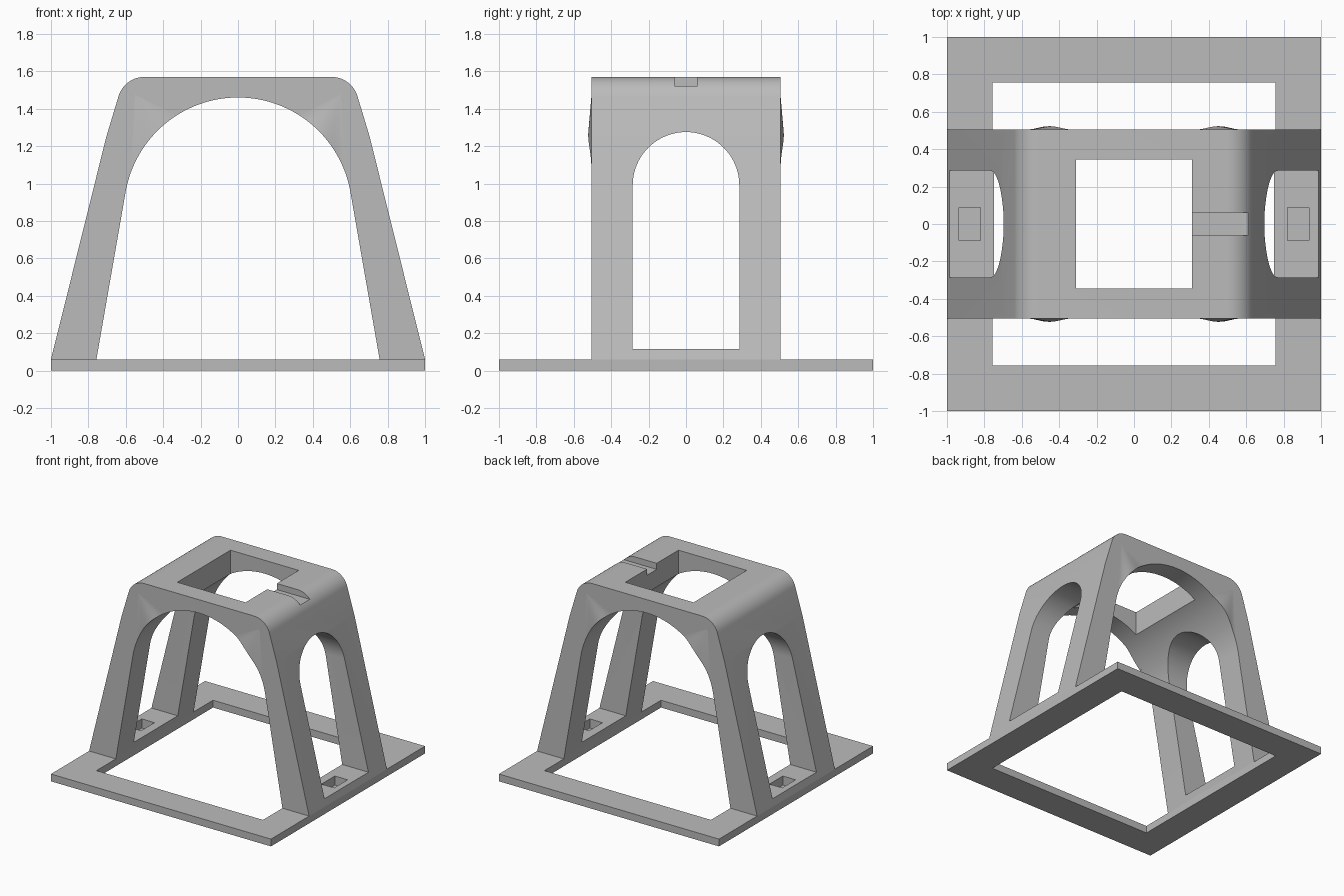
import bpy
import bmesh
from math import sin, cos, pi, radians, asin, sqrt

if "Cube" in bpy.data.objects:
    bpy.data.objects.remove(bpy.data.objects["Cube"], do_unlink=True)

grey = bpy.data.materials.new("plain grey")
grey.use_nodes = True
COLOUR = (0.5, 0.5, 0.5, 1)
grey.diffuse_color = COLOUR
grey.node_tree.nodes["Principled BSDF"].inputs["Base Color"].default_value = COLOUR


def make_object(name, bm):
    bmesh.ops.recalc_face_normals(bm, faces=bm.faces)
    mesh = bpy.data.meshes.new(name)
    bm.to_mesh(mesh)
    bm.free()
    mesh.materials.append(grey)
    obj = bpy.data.objects.new(name, mesh)
    bpy.context.collection.objects.link(obj)
    return obj


def extrude(name, points, axis, lo, hi):
    """Extrude a 2D outline between lo and hi along x, y or z."""
    def place(p, d):
        co = list(p)
        co.insert("xyz".index(axis), d)
        return co
    bm = bmesh.new()
    face = bm.faces.new([bm.verts.new(place(p, lo)) for p in points])
    new = bmesh.ops.extrude_face_region(bm, geom=[face])["geom"]
    shift = place((0, 0), hi - lo)
    bmesh.ops.translate(bm, vec=shift, verts=[v for v in new if isinstance(v, bmesh.types.BMVert)])
    return make_object(name, bm)


def box(name, x0, x1, y0, y1, z0, z1):
    return extrude(name, [(x0, y0), (x1, y0), (x1, y1), (x0, y1)], "z", z0, z1)


def arc(cx, cz, r, start, end, n):
    return [(cx + r * cos(start + (end - start) * i / n),
             cz + r * sin(start + (end - start) * i / n)) for i in range(n + 1)]


def cut(obj, cutters):
    for c in cutters:
        mod = obj.modifiers.new("cut", "BOOLEAN")
        mod.operation = "DIFFERENCE"
        mod.solver = "EXACT"
        mod.object = c
    graph = bpy.context.evaluated_depsgraph_get()
    mesh = bpy.data.meshes.new_from_object(obj.evaluated_get(graph))
    obj.modifiers.clear()
    obj.data = mesh


def smooth(obj):
    bpy.ops.object.select_all(action="DESELECT")
    obj.select_set(True)
    bpy.context.view_layer.objects.active = obj
    bpy.ops.object.shade_smooth_by_angle(angle=radians(20))


BASE, HALF = 0.06, 0.505        # base thickness, half depth of the arch
ARCH_R, ARCH_Z = 0.61, 0.85     # inner arch circle

# Square base frame
base = box("base_frame", -1, 1, -1, 1, 0, BASE)

# Arched body: sloping legs, rounded shoulders, round inner arch
shoulder = arc(0.5, 1.425, 0.145, radians(15), pi / 2, 14)
outer = [(1, BASE), (0.704, 1.25)] + shoulder
outer += [(-x, z) for x, z in reversed(outer)]
spring = asin(0.11 / ARCH_R)
inner = [(-0.757, BASE)] + arc(0, ARCH_Z, ARCH_R, pi - spring, spring, 56) + [(0.757, BASE)]
body = extrude("arch_body", outer + inner, "y", -HALF, HALF)

# Cutters: arched side windows, top opening, top slot, floor pockets
window = [(-0.285, 0.115), (0.285, 0.115)] + arc(0, 0.99, 0.285, 0, pi, 40)
window_cut = extrude("window_cutter", window, "x", -1.2, 1.2)
top_cut = box("top_cutter", -0.31, 0.31, -0.345, 0.345, 1.2, 1.8)
slot_cut = box("slot_cutter", 0.25, 0.8, -0.062, 0.062, 1.52, 1.8)
pockets = [box("pocket_cutter", min(s * 0.82, s * 0.935), max(s * 0.82, s * 0.935),
               -0.087, 0.087, 0.04, 0.2) for s in (-1, 1)]
frame_cut = box("frame_cutter", -0.757, 0.757, -0.757, 0.757, -0.1, 0.2)

cut(body, [window_cut, top_cut, slot_cut] + pockets)
cut(base, [frame_cut] + pockets)
for c in [window_cut, top_cut, slot_cut, frame_cut] + pockets:
    bpy.data.objects.remove(c, do_unlink=True)
smooth(body)

# Gentle swellings on the four arch corners, fanning from shoulder to arch edge
STEPS = 16
for sx, side in ((1, "left"), (-1, "right")):
    for sy, end in ((-1, "front"), (1, "back")):
        bm = bmesh.new()
        apex = bm.verts.new((sx * 0.55, sy * HALF, 1.475))
        rim, root = [], []
        for i in range(STEPS + 1):
            t = i / STEPS
            x = 0.33 + 0.245 * t
            z = ARCH_Z + sqrt(ARCH_R ** 2 - x * x)
            swell = 0.018 * sin(pi * t) ** 2
            rim.append(bm.verts.new((sx * x, sy * (HALF + swell), z)))
            root.append(bm.verts.new((sx * x, sy * (HALF - 0.002), z)))
        for i in range(STEPS):
            bm.faces.new((apex, rim[i], rim[i + 1]))
            bm.faces.new((rim[i], root[i], root[i + 1], rim[i + 1]))
            bm.faces.new((apex, root[i + 1], root[i]))
        bm.faces.new((apex, root[0], rim[0]))
        bm.faces.new((apex, rim[-1], root[-1]))
        smooth(make_object(f"{end}_{side}_corner_swelling", bm))
